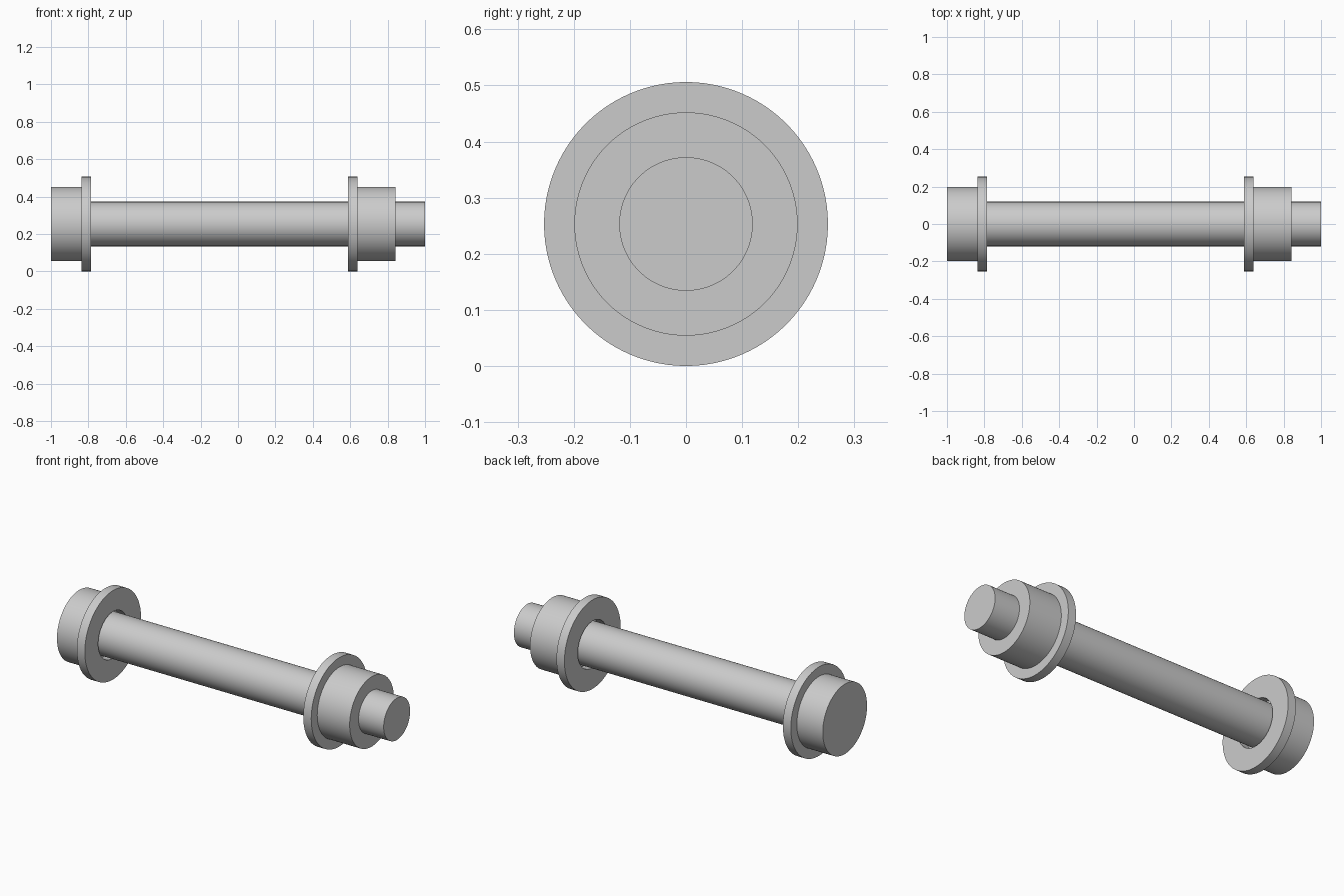
import bpy
import bmesh
import math

cube = bpy.data.objects.get("Cube")
if cube:
    bpy.data.objects.remove(cube, do_unlink=True)

SIDES = 96
AXIS_Z = 0.253
SHAFT_R, HEAD_R, WASHER_R, HOLE_R = 0.119, 0.199, 0.253, 0.133

steel = bpy.data.materials.new("steel grey")
steel.use_nodes = True
grey = (0.6, 0.6, 0.6, 1)
steel.diffuse_color = grey
steel.node_tree.nodes["Principled BSDF"].inputs["Base Color"].default_value = grey


def turned_part(name, profile, closed=False):
    """Revolve (x, radius) points around the long axis."""
    bm = bmesh.new()
    verts = [bm.verts.new((x, 0, r)) for x, r in profile]
    pairs = list(zip(verts, verts[1:]))
    if closed:
        pairs.append((verts[-1], verts[0]))
    edges = [bm.edges.new(p) for p in pairs]
    bmesh.ops.spin(bm, geom=verts + edges, cent=(0, 0, 0), axis=(1, 0, 0),
                   angle=math.tau, steps=SIDES, use_merge=True)
    bmesh.ops.remove_doubles(bm, verts=bm.verts, dist=0.0001)
    # Cap the open ends of solid parts
    rims = [e for e in bm.edges if e.is_boundary]
    if rims:
        bmesh.ops.holes_fill(bm, edges=rims, sides=0)
    bmesh.ops.recalc_face_normals(bm, faces=bm.faces)
    mesh = bpy.data.meshes.new(name)
    bm.to_mesh(mesh)
    bm.free()
    mesh.materials.append(steel)
    obj = bpy.data.objects.new(name, mesh)
    obj.location.z = AXIS_Z
    bpy.context.collection.objects.link(obj)
    bpy.ops.object.select_all(action='DESELECT')
    obj.select_set(True)
    bpy.context.view_layer.objects.active = obj
    bpy.ops.object.shade_smooth_by_angle(angle=math.radians(30))


def ring(name, x0, x1, inner, outer):
    turned_part(name, [(x0, inner), (x0, outer), (x1, outer), (x1, inner)], closed=True)


# Bolt: round head and shaft in one piece
turned_part("bolt", [(-1, HEAD_R), (-0.837, HEAD_R), (-0.837, SHAFT_R), (1, SHAFT_R)])

# Washers with clearance around the shaft
ring("head_washer", -0.837, -0.787, HOLE_R, WASHER_R)
ring("nut_washer", 0.588, 0.638, HOLE_R, WASHER_R)

# Round nut
ring("nut", 0.638, 0.842, SHAFT_R, HEAD_R)
